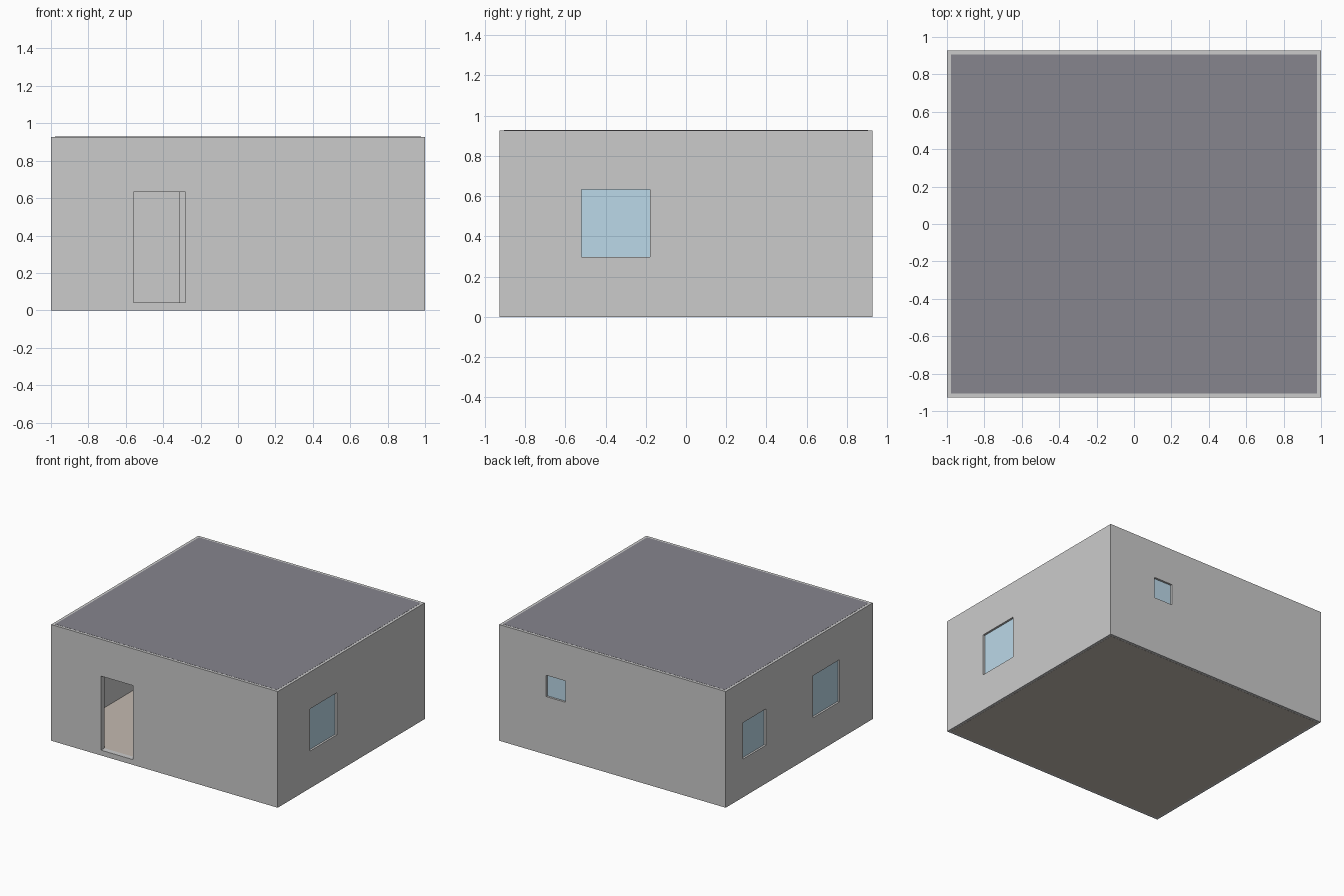
import bpy

if "Cube" in bpy.data.objects:
    bpy.data.objects.remove(bpy.data.objects["Cube"])

X, Y, H = 1.0, 0.927, 0.927     # half width, half depth, height
T = 0.042                       # wall thickness
PX, PY = 0.13, 0.22             # partition centre lines
FLOOR = 0.042
HEAD = 0.633                    # top of doors and windows


def material(name, rgb):
    m = bpy.data.materials.new(name)
    m.diffuse_color = (*rgb, 1)
    m.use_nodes = True
    m.node_tree.nodes["Principled BSDF"].inputs["Base Color"].default_value = m.diffuse_color
    return m


def box(name, x0, x1, y0, y1, z0, z1, mat=None):
    bpy.ops.mesh.primitive_cube_add(
        size=1, location=((x0 + x1) / 2, (y0 + y1) / 2, (z0 + z1) / 2))
    ob = bpy.context.object
    ob.name = name
    ob.scale = (x1 - x0, y1 - y0, z1 - z0)
    bpy.ops.object.transform_apply(location=False, rotation=False, scale=True)
    if mat:
        ob.data.materials.append(mat)
    return ob


def cut(target, *bounds):
    cutter = box("cutter", *bounds)
    mod = target.modifiers.new("cut", 'BOOLEAN')
    mod.operation = 'DIFFERENCE'
    mod.solver = 'EXACT'
    mod.object = cutter
    bpy.context.view_layer.objects.active = target
    bpy.ops.object.modifier_apply(modifier=mod.name)
    bpy.data.objects.remove(cutter, do_unlink=True)


glass = material("glass", (0.50, 0.69, 0.81))
roof_grey = material("roof_grey", (0.24, 0.235, 0.27))
floor_beige = material("floor_beige", (0.55, 0.49, 0.44))

# Walls: a solid block with four rooms hollowed out
walls = box("walls", -X, X, -Y, Y, 0, H)
for rx in ((-X + T, PX - T / 2), (PX + T / 2, X - T)):
    for ry in ((-Y + T, PY - T / 2), (PY + T / 2, Y - T)):
        cut(walls, *rx, *ry, -0.1, H + 0.1)

# Doorways: entrance, then the partitions
M = 0.03
for yc, x0, x1 in ((-Y + T / 2, -0.56, -0.28), (PY, -0.31, -0.03)):
    cut(walls, x0, x1, yc - T / 2 - M, yc + T / 2 + M, FLOOR, HEAD)
for y0, y1 in ((-0.10, 0.15), (0.35, 0.60)):
    cut(walls, PX - T / 2 - M, PX + T / 2 + M, y0, y1, FLOOR, HEAD)

# Side windows: opening plus a pane on the wall centre line
G = 0.005
for name, side, y0, y1, z0, z1 in (
        ("right_window", 1, -0.52, -0.18, 0.297, HEAD),
        ("left_front_window", -1, -0.51, -0.17, 0.297, HEAD),
        ("left_back_window", -1, 0.42, 0.71, 0.305, 0.595)):
    c = side * (X - T / 2)
    cut(walls, c - T, c + T, y0, y1, z0, z1)
    box(name, c - G, c + G, y0, y1, z0, z1, glass)

# Small back window
c = Y - T / 2
cut(walls, 0.415, 0.585, c - T, c + T, 0.463, HEAD)
box("back_window", 0.415, 0.585, c - G, c + G, 0.463, HEAD, glass)

# Floor and roof slabs reach the centre line of the outer walls
e = 0.001
box("floor_slab", -X + T / 2, X - T / 2, -Y + T / 2, Y - T / 2, -e, FLOOR - e, floor_beige)
box("roof_slab", -X + T / 2, X - T / 2, -Y + T / 2, Y - T / 2, H - 0.04, H + e, roof_grey)
